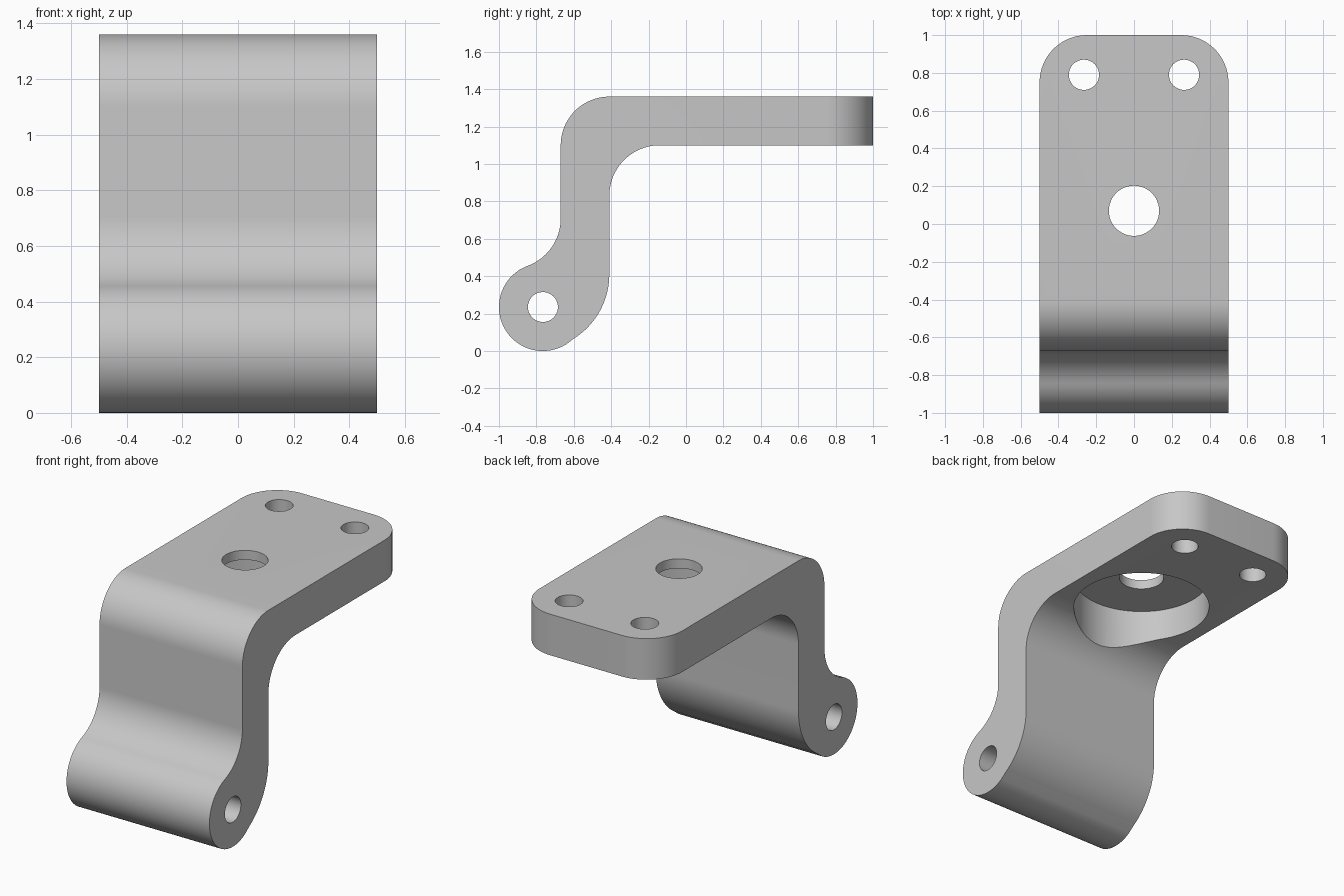
import bpy
import bmesh
from math import radians, cos, sin, sqrt, degrees, atan2

if "Cube" in bpy.data.objects:
    bpy.data.objects.remove(bpy.data.objects["Cube"], do_unlink=True)

grey = bpy.data.materials.new("plain grey")
grey.use_nodes = True
colour = (0.57, 0.57, 0.57, 1)
grey.diffuse_color = colour
grey.node_tree.nodes["Principled BSDF"].inputs["Base Color"].default_value = colour

WIDTH, TOP, UNDER = 1.0, 1.36, 1.10
FRONT, BACK = -0.67, -0.41            # faces of the upright leg
EYE_Y, EYE_Z, EYE_R = -0.765, 0.235, 0.235


def arc(cy, cz, r, start, end, steps=20):
    """Points of an arc in the side plane, angles in degrees."""
    angles = [radians(start + (end - start) * i / steps) for i in range(steps + 1)]
    return [(cy + r * cos(a), cz + r * sin(a)) for a in angles]


# Concave neck, tangent to the leg's front face and to the eye
neck_r = 0.27
neck_y = FRONT - neck_r
neck_z = EYE_Z + sqrt((EYE_R + neck_r) ** 2 - (neck_y - EYE_Y) ** 2)
meet = degrees(atan2(neck_z - EYE_Z, neck_y - EYE_Y))

# Side profile, running from the plate's end over the bend and round the eye
profile = [(1, UNDER), (1, TOP)]
profile += arc(BACK, UNDER, TOP - UNDER, 90, 180)
profile += arc(neck_y, neck_z, neck_r, 0, meet - 180)
profile += arc(EYE_Y, EYE_Z, EYE_R, meet, 302, 40)[1:]
profile += arc(BACK - 0.406, 0.41, 0.406, -58, 0)
profile += arc(BACK + 0.27, UNDER - 0.27, 0.27, 180, 90)

# Extrude the profile across the width
bm = bmesh.new()
face = bm.faces.new([bm.verts.new((-WIDTH / 2, y, z)) for y, z in profile])
side = bmesh.ops.extrude_face_region(bm, geom=[face])
moved = [v for v in side["geom"] if isinstance(v, bmesh.types.BMVert)]
bmesh.ops.translate(bm, verts=moved, vec=(WIDTH, 0, 0))

# Round the two free corners of the plate
corners = [e for e in bm.edges
           if all(v.co.y > 0.99 for v in e.verts)
           and abs(e.verts[0].co.z - e.verts[1].co.z) > 0.1]
bmesh.ops.bevel(bm, geom=corners, offset=0.25, segments=16, profile=0.5,
                affect='EDGES')
bmesh.ops.recalc_face_normals(bm, faces=bm.faces)
mesh = bpy.data.meshes.new("bracket")
bm.to_mesh(mesh)
bm.free()
bracket = bpy.data.objects.new("bracket", mesh)
bpy.context.collection.objects.link(bracket)
mesh.materials.append(grey)


def drill(name, radius, depth, location, rotation=(0, 0, 0), sides=48):
    """Cut a round hole through the bracket."""
    bpy.ops.mesh.primitive_cylinder_add(vertices=sides, radius=radius, depth=depth,
                                        location=location, rotation=rotation)
    cutter = bpy.context.object
    cutter.name = name
    cutter.hide_render = True
    cutter.data.materials.append(grey)
    bpy.ops.object.select_all(action='DESELECT')
    bracket.select_set(True)
    bpy.context.view_layer.objects.active = bracket
    cut = bracket.modifiers.new(name, 'BOOLEAN')
    cut.operation = 'DIFFERENCE'
    cut.solver = 'EXACT'
    cut.object = cutter
    bpy.ops.object.modifier_apply(modifier=cut.name)
    bpy.data.objects.remove(cutter, do_unlink=True)


# Wide pocket under the plate, leaving a thin lip round the centre hole
pocket_top, pocket_depth = 1.30, 0.6
drill("pocket_cutter", 0.405, pocket_depth, (0, 0.07, pocket_top - pocket_depth / 2),
      sides=96)
drill("centre_hole_cutter", 0.133, 1, (0, 0.07, TOP))
for x in (-0.265, 0.265):
    drill("bolt_hole_cutter", 0.08, 1, (x, 0.79, TOP))
drill("pin_hole_cutter", 0.08, 2, (0, EYE_Y, EYE_Z), (0, radians(90), 0))

bpy.ops.object.shade_smooth_by_angle(angle=radians(30))
